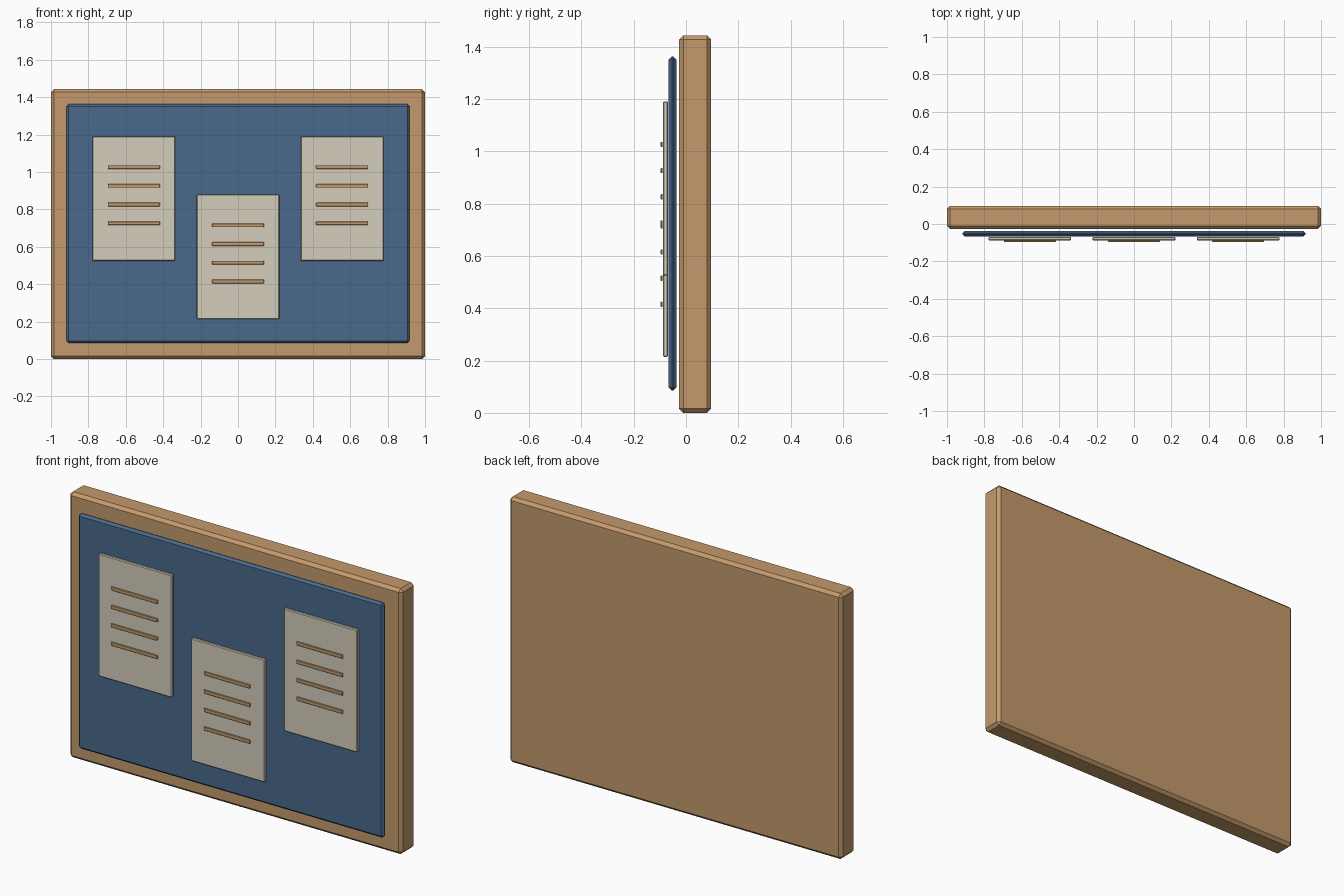
import bpy

if "Cube" in bpy.data.objects:
    bpy.data.objects.remove(bpy.data.objects["Cube"])


def material(name, rgb):
    # 8-bit sRGB to linear
    mat = bpy.data.materials.new(name)
    lin = [((c / 255 + 0.055) / 1.055) ** 2.4 for c in rgb]
    mat.diffuse_color = (*lin, 1)
    mat.use_nodes = True
    mat.node_tree.nodes["Principled BSDF"].inputs["Base Color"].default_value = mat.diffuse_color
    return mat


wood = material("warm_wood", (196, 154, 108))
blue = material("blue_felt", (74, 106, 139))
cream = material("cream_paper", (211, 205, 187))


def box(name, x, y, z, mat, bevel):
    """Chamfered box from (min, max) ranges on each axis."""
    ranges = (x, y, z)
    bpy.ops.mesh.primitive_cube_add(size=1, location=[(a + b) / 2 for a, b in ranges])
    ob = bpy.context.object
    ob.name = name
    ob.scale = [b - a for a, b in ranges]
    bpy.ops.object.transform_apply(location=False, rotation=False, scale=True)
    ob.data.materials.append(mat)
    mod = ob.modifiers.new("chamfer", 'BEVEL')
    mod.width = bevel
    mod.segments = 1
    return ob


# Backing board and raised felt panel
box("wooden_board", (-1, 1), (-0.026, 0.096), (0, 1.443), wood, 0.016)
box("felt_panel", (-0.917, 0.917), (-0.066, -0.037), (0.085, 1.363), blue, 0.012)

# Three notices, each with four raised text bars
for side, cx, cz in (("left", -0.557, 0.858), ("middle", 0, 0.547), ("right", 0.557, 0.858)):
    box(f"{side}_paper", (cx - 0.221, cx + 0.221), (-0.088, -0.069),
        (cz - 0.333, cz + 0.333), cream, 0.004)
    for i in range(4):
        z = cz + 0.168 - 0.1 * i
        box(f"{side}_text_bar_{i + 1}", (cx - 0.139, cx + 0.139), (-0.097, -0.089),
            (z - 0.01, z + 0.01), wood, 0.002)
